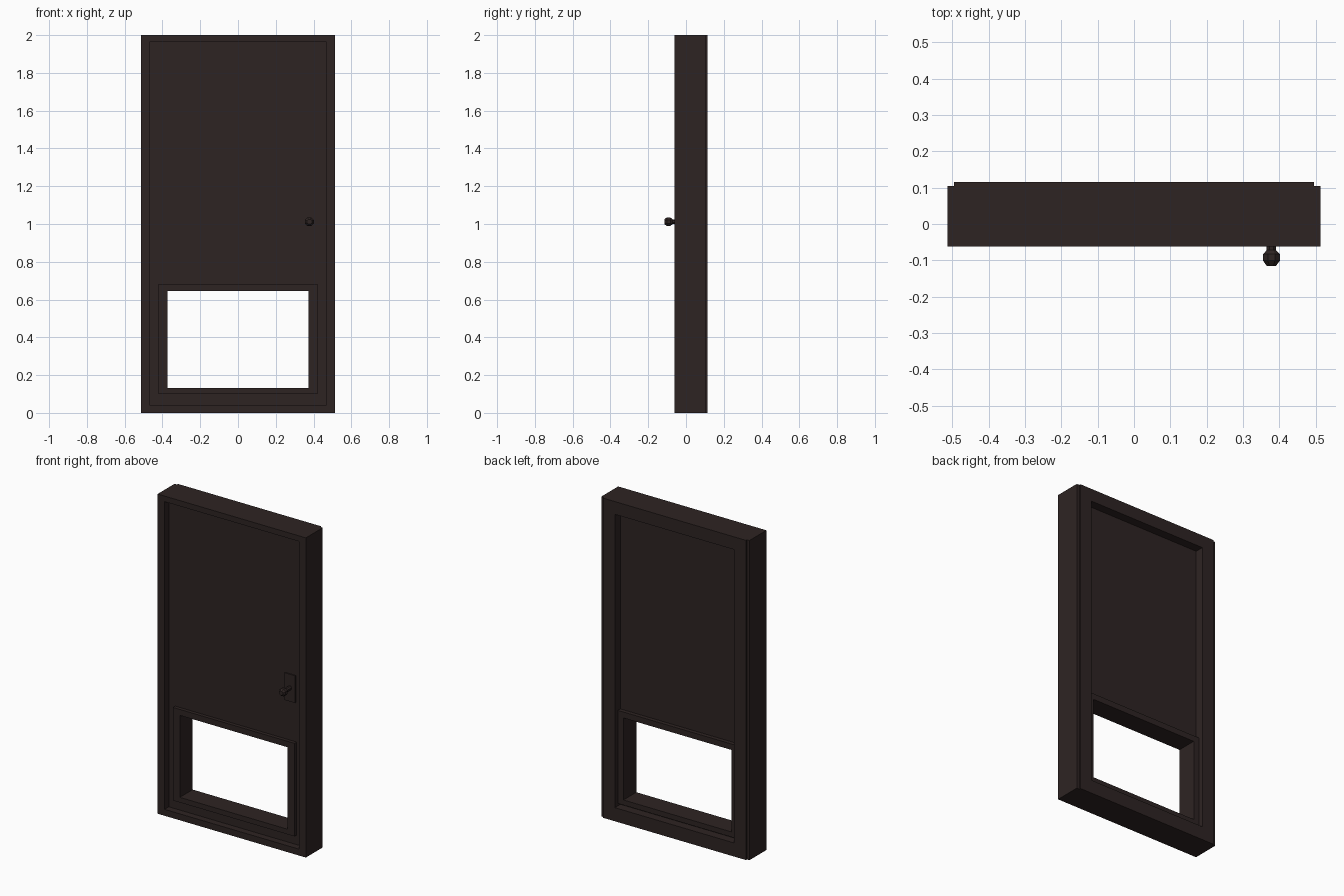
import bpy, bmesh, math
from mathutils import Matrix

if "Cube" in bpy.data.objects:
    bpy.data.objects.remove(bpy.data.objects["Cube"])

# single dark brown finish
brown = bpy.data.materials.new("dark_brown_wood")
brown.diffuse_color = (0.027, 0.0174, 0.0165, 1)
brown.use_nodes = True
brown.node_tree.nodes["Principled BSDF"].inputs["Base Color"].default_value = brown.diffuse_color


def finish(name, bm):
    bmesh.ops.recalc_face_normals(bm, faces=bm.faces)
    me = bpy.data.meshes.new(name)
    bm.to_mesh(me)
    bm.free()
    me.materials.append(brown)
    ob = bpy.data.objects.new(name, me)
    bpy.context.collection.objects.link(ob)
    return ob


def ring(name, outer, inner, y0, y1):
    """Rectangular ring; outer and inner are (half width, bottom, top)."""
    bm = bmesh.new()
    loops = []
    for (w, b, t), y in ((outer, y0), (outer, y1), (inner, y1), (inner, y0)):
        loops.append([bm.verts.new((x, y, z))
                      for x, z in ((-w, b), (w, b), (w, t), (-w, t))])
    for k in range(4):
        a, c = loops[k], loops[(k + 1) % 4]
        for i in range(4):
            j = (i + 1) % 4
            bm.faces.new((a[i], a[j], c[j], c[i]))
    return finish(name, bm)


# door frame: casing, stop behind the leaf, and narrower back trim
rebate = (0.465, 0.04, 1.965)
stop = (0.412, 0.085, 1.92)
ring("frame_casing", (0.513, 0, 2), rebate, -0.062, 0.105)
ring("frame_stop", rebate, stop, 0.06, 0.105)
ring("frame_back_trim", (0.495, 0, 2), stop, 0.105, 0.115)

# door leaf with its lower opening, lined by a protruding surround
hatch = (0.42, 0.1, 0.682)
ring("door_leaf", rebate, hatch, -0.02, 0.06)
ring("hatch_surround", hatch, (0.373, 0.132, 0.645), -0.042, 0.085)

# handle plate
KX, KZ = 0.378, 1.012
bm = bmesh.new()
bmesh.ops.create_cube(bm, size=1, matrix=Matrix.Translation((KX, -0.021, KZ))
                      @ Matrix.Diagonal((0.072, 0.012, 0.17, 1)))
finish("handle_plate", bm)

# knob: eight-sided lathe along y, (radius, y) profile
bm = bmesh.new()
profile = [(0.014, -0.022), (0.014, -0.072), (0.025, -0.083),
           (0.025, -0.101), (0.014, -0.115)]
N = 8
rows = []
for r, y in profile:
    rows.append([bm.verts.new((KX + r * math.cos((i + 0.5) * 2 * math.pi / N), y,
                               KZ + r * math.sin((i + 0.5) * 2 * math.pi / N)))
                 for i in range(N)])
for a, c in zip(rows, rows[1:]):
    for i in range(N):
        j = (i + 1) % N
        bm.faces.new((a[i], a[j], c[j], c[i]))
bm.faces.new(rows[0])
bm.faces.new(rows[-1])
finish("door_knob", bm)
